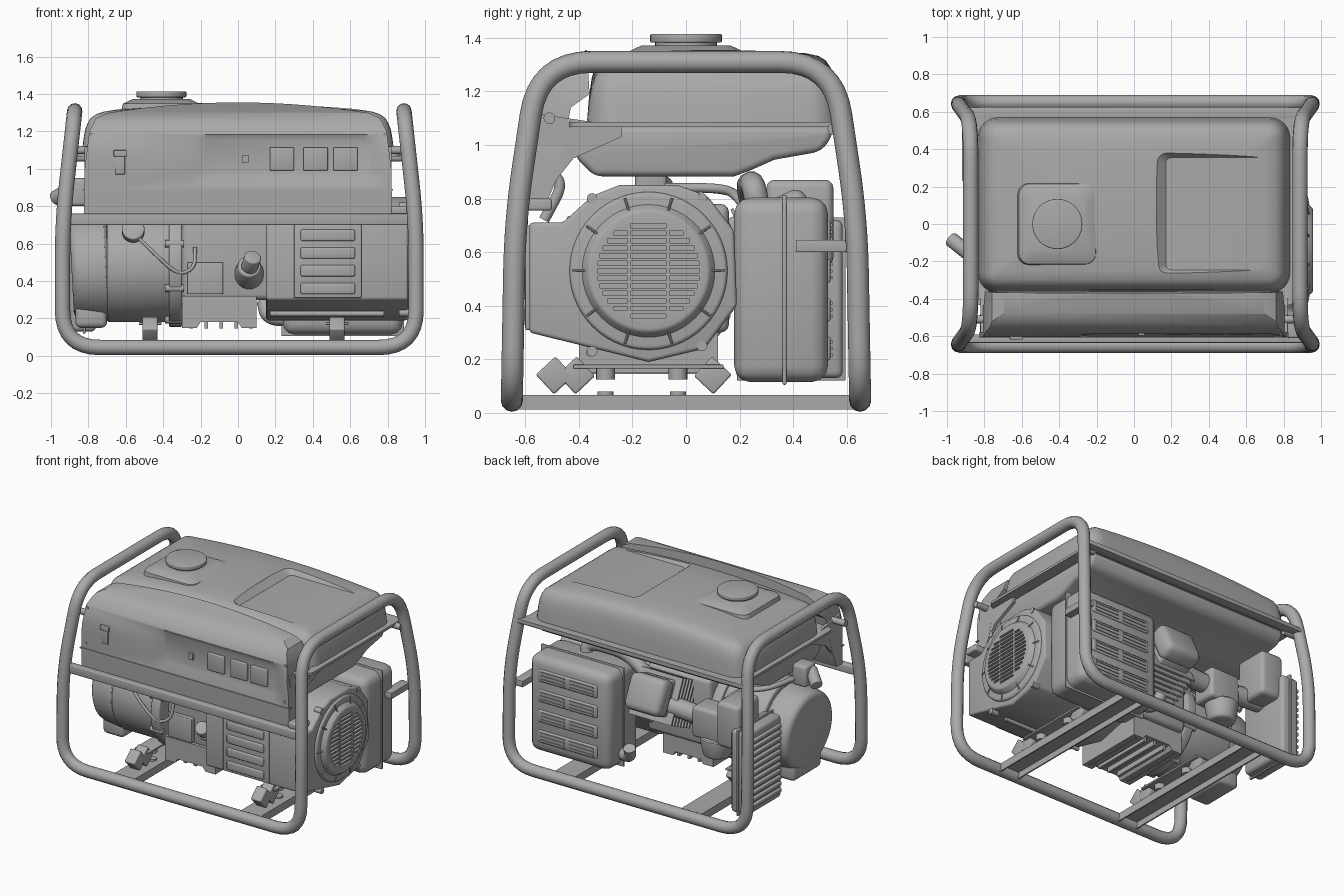
import bpy, bmesh, math
from mathutils import Vector, Matrix

if "Cube" in bpy.data.objects:
    bpy.data.objects.remove(bpy.data.objects["Cube"], do_unlink=True)

grey = bpy.data.materials.new("plain grey")
grey.use_nodes = True
grey.diffuse_color = (0.4, 0.4, 0.4, 1)
grey.node_tree.nodes["Principled BSDF"].inputs["Base Color"].default_value = (0.4, 0.4, 0.4, 1)
parts = []


def keep(name, data):
    ob = bpy.data.objects.new(name, data)
    bpy.context.collection.objects.link(ob)
    data.materials.append(grey)
    parts.append(ob)
    return ob


def from_bm(name, bm, bevel=0, seg=3, angle=0.5):
    bmesh.ops.recalc_face_normals(bm, faces=bm.faces)
    if bevel:
        edges = [e for e in bm.edges if len(e.link_faces) == 2 and e.calc_face_angle() > angle]
        bmesh.ops.bevel(bm, geom=edges, offset=bevel, segments=seg, affect='EDGES', profile=0.5)
    me = bpy.data.meshes.new(name)
    bm.to_mesh(me)
    bm.free()
    return keep(name, me)


def box(name, x, y, z, bevel=0, tilt=0):
    """Box from three ranges, tilted about its own x axis."""
    bm = bmesh.new()
    bmesh.ops.create_cube(bm, size=1)
    mid = Vector([sum(r) / 2 for r in (x, y, z)])
    size = [abs(r[1] - r[0]) for r in (x, y, z)]
    bmesh.ops.transform(bm, verts=bm.verts, matrix=Matrix.Translation(mid)
                        @ Matrix.Rotation(tilt, 4, 'X') @ Matrix.Diagonal((*size, 1)))
    return from_bm(name, bm, bevel)


def prism(name, pts, axis, a, b, bevel=0):
    """Outline pushed along one axis."""
    bm = bmesh.new()
    put = {'X': lambda p, t: (t, *p), 'Y': lambda p, t: (p[0], t, p[1]), 'Z': lambda p, t: (*p, t)}[axis]
    ends = [[bm.verts.new(put(p, t)) for p in pts] for t in (a, b)]
    for ring in ends:
        bm.faces.new(ring)
    for i in range(len(pts)):
        j = (i + 1) % len(pts)
        bm.faces.new((ends[0][i], ends[0][j], ends[1][j], ends[1][i]))
    return from_bm(name, bm, bevel)


def rod(name, a, b, r, r2=None, bevel=0, sides=40):
    """Cylinder or cone between two points."""
    a, b = Vector(a), Vector(b)
    bm = bmesh.new()
    bmesh.ops.create_cone(bm, cap_ends=True, segments=sides, radius1=r, radius2=r if r2 is None else r2,
                          depth=(b - a).length)
    rot = (b - a).to_track_quat('Z', 'Y').to_matrix().to_4x4()
    bmesh.ops.transform(bm, verts=bm.verts, matrix=Matrix.Translation((a + b) / 2) @ rot)
    return from_bm(name, bm, bevel, angle=0.7)


def tube(name, pts, r, radius, closed=False):
    """Round tube through corners that are rounded by a bend radius."""
    pts, out, n = [Vector(p) for p in pts], [], len(pts)
    for i, p in enumerate(pts):
        if not closed and i in (0, n - 1):
            out.append(p)
            continue
        q0, q1 = pts[i - 1], pts[(i + 1) % n]
        a = p + (q0 - p).normalized() * min(radius, (q0 - p).length * 0.48)
        b = p + (q1 - p).normalized() * min(radius, (q1 - p).length * 0.48)
        for k in range(9):
            t = k / 8
            out.append(a * (1 - t) ** 2 + p * 2 * t * (1 - t) + b * t * t)
    cu = bpy.data.curves.new(name, 'CURVE')
    cu.dimensions, cu.bevel_depth, cu.bevel_resolution, cu.use_fill_caps = '3D', r, 4, True
    sp = cu.splines.new('POLY')
    sp.points.add(len(out) - 1)
    for s, p in zip(sp.points, out):
        s.co = (*p, 1)
    sp.use_cyclic_u = closed
    return keep(name, cu)


def combine(ob, cutter, op='DIFFERENCE'):
    m = ob.modifiers.new("cut", 'BOOLEAN')
    m.object, m.operation, m.solver = cutter, op, 'EXACT'
    bpy.context.view_layer.update()
    ob.data = bpy.data.meshes.new_from_object(ob.evaluated_get(bpy.context.evaluated_depsgraph_get()))
    ob.modifiers.clear()
    parts.remove(cutter)
    bpy.data.objects.remove(cutter, do_unlink=True)


def rounded(cx, cy, hx, hy, r, n=6):
    out = []
    for k, (sx, sy) in enumerate(((1, 1), (-1, 1), (-1, -1), (1, -1))):
        for i in range(n + 1):
            a = (k + i / n) * math.pi / 2
            out.append((cx + sx * (hx - r) + r * math.cos(a), cy + sy * (hy - r) + r * math.sin(a)))
    return out


def loft(name, rings, arch=0):
    """Skin closed rings of (points, height); arch drops the ends along x."""
    bm = bmesh.new()
    rows = [[bm.verts.new((*p, z)) for p in pts] for pts, z in rings]
    for a, b in zip(rows, rows[1:]):
        for i in range(len(a)):
            j = (i + 1) % len(a)
            bm.faces.new((a[i], a[j], b[j], b[i]))
    bm.faces.new(rows[0])
    bm.faces.new(rows[-1])
    if arch:
        for k in range(-6, 7):
            bmesh.ops.bisect_plane(bm, geom=bm.verts[:] + bm.edges[:] + bm.faces[:],
                                   plane_co=(k * 0.11, 0, 0), plane_no=(1, 0, 0))
        low = rings[0][1]
        for v in bm.verts:
            v.co.z -= arch * (v.co.x / 0.8) ** 2 * max(0, min(1, (v.co.z - low) / 0.2))
    return from_bm(name, bm)


# Tube frame: two leaning hoops joined by the bottom rails
side = [(0.945, -0.65, 0.045), (0.945, -0.638, 0.72), (0.88, -0.55, 1.31)]
half = side + [(x, -y, z) for x, y, z in reversed(side)]
frame = half + [(-x, y, z) for x, y, z in reversed(half)]
tube("frame_tube", [(x + 0.007, y, z) for x, y, z in frame], 0.041, 0.2, True)
box("front_crossbar", (-0.91, 0.92), (-0.635, -0.59), (0.70, 0.76), 0.006)
box("crossbar_gusset", (0.82, 0.92), (-0.61, -0.5), (0.755, 0.8), 0.01)
box("rear_crossbar", (-0.9, 0.9), (0.56, 0.625), (1.055, 1.085), 0.004)
for x in (-0.47, 0.53):
    box("base_channel", (x - 0.08, x + 0.08), (-0.65, 0.65), (0.055, 0.067))
    for s in (-1, 1):
        box("base_channel_lip", (x + s * 0.08, x + s * 0.07), (-0.65, 0.65), (0.012, 0.067))
    for y, t in ((-0.49, 0.75), (-0.41, 0.75), (0.1, -0.75)):
        box("rubber_mount", (x - 0.04, x + 0.04), (y - 0.05, y + 0.05), (0.09, 0.19), 0.008, t)
    box("mount_plate", (x - 0.06, x + 0.06), (-0.42, 0.14), (0.165, 0.18), 0.004)
    for y in (-0.3, -0.03):
        rod("mount_cushion", (x, y, 0.125), (x, y, 0.165), 0.035, sides=20)
        rod("mount_bolt", (x, y, 0.06), (x, y, 0.08), 0.03, sides=12)

# Fuel tank: crowned upper shell with a shallow tray, flange, sloping belly
steps = [(0, 1.08), (0.008, 1.18), (0.018, 1.25), (0.03, 1.288), (0.048, 1.315), (0.075, 1.332),
         (0.12, 1.342), (0.25, 1.35), (0.4, 1.354)]
tank = loft("fuel_tank", [(rounded(0, 0.1, 0.835 - d, 0.47 - d, max(0.11 - d, 0.02)), z) for d, z in steps], 0.045)
tray = loft("tray_cutter", [(rounded(0.46, 0.055, 0.29, 0.3, 0.03), 1.312),
                            (rounded(0.44, 0.055, 0.32, 0.33, 0.05), 1.352),
                            (rounded(0.44, 0.055, 0.32, 0.33, 0.05), 1.5)])
combine(tank, tray)
prism("tank_flange", rounded(0, 0.095, 0.87, 0.53, 0.05), 'Z', 1.067, 1.085)
prism("tank_belly", [(-0.43, 1.07), (-0.41, 0.95), (-0.34, 0.883), (0.18, 0.883), (0.24, 0.905),
                     (0.33, 0.945), (0.5, 0.975), (0.54, 1.02), (0.55, 1.07)], 'X', -0.8, 0.8, 0.025)
loft("filler_hump", [(rounded(-0.41, 0, 0.215, 0.22, 0.06), 1.31), (rounded(-0.41, 0, 0.205, 0.215, 0.06), 1.348),
                     (rounded(-0.41, 0, 0.155, 0.165, 0.05), 1.372)])
rod("filler_neck", (-0.41, 0, 1.36), (-0.41, 0, 1.39), 0.115)
rod("fuel_cap", (-0.41, 0, 1.382), (-0.41, 0, 1.414), 0.134, bevel=0.006)

# Control panel: side profile trimmed by the arched front outline
panel = prism("control_panel", [(-0.595, 0.76), (-0.6, 0.89), (-0.605, 1.08), (-0.585, 1.19), (-0.55, 1.25),
                                (-0.48, 1.3), (-0.37, 1.355), (-0.36, 1.19), (-0.43, 1.14),
                                (-0.48, 0.88), (-0.53, 0.76)], 'X', -0.9, 0.9)
arch = [(x / 10, 1.355 - 0.06 * (x / 7.2) ** 2) for x in range(-7, 8)]
outline = [(-0.825, 0.7), (-0.82, 1.0), (-0.795, 1.2), (-0.76, 1.27)]
combine(panel, prism("panel_outline", outline + arch + [(-x, z) for x, z in reversed(outline)], 'Y', -0.8, 0), 'INTERSECT')
scoop = loft("scoop_cutter", [(rounded(0.26, 1.06, 0.45, 0.1, 0.04), 0.575), (rounded(0.25, 1.06, 0.56, 0.17, 0.08), 0.61)])
scoop.data.transform(Matrix.Rotation(math.pi / 2, 4, 'X'))
combine(panel, scoop)
box("panel_seam", (-0.83, 0.83), (-0.606, -0.58), (0.885, 0.893))
for x in (0.235, 0.415, 0.575):
    box("socket_cover", (x - 0.065, x + 0.065), (-0.59, -0.55), (0.99, 1.115), 0.006)
box("breaker_switch", (0.025, 0.055), (-0.595, -0.55), (1.03, 1.075))
box("lever_slot", (-0.655, -0.605), (-0.61, -0.58), (0.97, 1.08), 0.003)
box("choke_lever", (-0.665, -0.595), (-0.618, -0.58), (1.065, 1.1), 0.005)
for s in (-1, 1):
    prism("panel_bracket", [(-0.58, 0.86), (-0.58, 1.12), (-0.24, 1.07), (-0.24, 1.03), (-0.42, 0.95),
                            (-0.5, 0.85)], 'X', s * 0.8, s * 0.82)
    for y, z in ((-0.51, 1.1), (0.55, 1.06)):
        rod("tank_bolt", (s * 0.8, y, z), (s * 0.91, y, z), 0.022, sides=12)
    for y, z in ((-0.606, 0.93), (-0.593, 1.18)):
        rod("panel_screw", (s * 0.785, y, z), (s * 0.785, -0.57, z), 0.011, sides=12)

# Fan shroud, louvred front and recoil starter
prism("fan_shroud", [(-0.585, 0.3), (-0.585, 0.71), (-0.46, 0.71), (-0.35, 0.81), (-0.25, 0.85), (-0.03, 0.85),
                     (0.08, 0.81), (0.18, 0.68), (0.19, 0.4), (0.07, 0.24), (-0.14, 0.19), (-0.3, 0.23)],
      'X', 0.15, 0.91, 0.015)
box("louvre_frame", (0.3, 0.66), (-0.6, -0.57), (0.31, 0.7), 0.006)
for i in range(4):
    z = 0.36 + i * 0.095
    box("front_louvre", (0.335, 0.625), (-0.612, -0.58), (z - 0.03, z + 0.03), 0.008)
rod("shroud_rail", (0.17, -0.36, 0.225), (0.78, -0.36, 0.225), 0.014, sides=12)
rod("starter_rim", (0.86, -0.14, 0.53), (0.925, -0.14, 0.53), 0.305, 0.292, 0.012, 56)
starter = rod("starter_cover", (0.9, -0.14, 0.53), (0.957, -0.14, 0.53), 0.265, 0.225, 0.01, 56)
slots = bmesh.new()
for row in range(-6, 7):
    z = row * 0.028
    w = math.sqrt(0.19 ** 2 - z * z)
    for a, b in ((-w, -0.078), (-0.066, 0.066), (0.078, w)):
        if b - a > 0.015:
            m = Matrix.Translation((0.96, -0.14 + (a + b) / 2, 0.53 + z)) @ Matrix.Diagonal((0.04, b - a, 0.016, 1))
            bmesh.ops.create_cube(slots, size=1, matrix=m)
combine(starter, from_bm("slot_cutter", slots))
for i in range(10):
    a = i * math.tau / 10
    c, s = math.cos(a), math.sin(a)
    rod("starter_rib", (0.935, -0.14 + 0.235 * c, 0.53 + 0.235 * s), (0.925, -0.14 + 0.285 * c, 0.53 + 0.285 * s), 0.005, sides=8)
for y, z in ((-0.35, 0.8), (0.06, 0.8), (-0.35, 0.23), (0.06, 0.25)):
    rod("shroud_bolt", (0.86, y, z), (0.915, y, z), 0.02, sides=12)

# Engine block, sump, inclined finned cylinder and valve cover
box("engine_block", (-0.3, 0.2), (-0.38, 0.16), (0.3, 0.78), 0.03)
box("front_plate", (-0.27, -0.08), (-0.41, -0.36), (0.33, 0.5), 0.005)
prism("sump", [(-0.3, 0.32), (-0.3, 0.15), (-0.22, 0.15), (-0.2, 0.18), (0, 0.18), (0.02, 0.15), (0.1, 0.15),
               (0.1, 0.32)], 'Y', -0.4, 0.12)
for i in range(5):
    x = -0.26 + i * 0.08
    box("sump_rib", (x, x + 0.02), (-0.36, 0.1), (0.145, 0.2))
rod("oil_filler", (0.06, -0.34, 0.43), (0.06, -0.47, 0.48), 0.085, 0.06, 0.01)
rod("oil_cap", (0.06, -0.46, 0.47), (0.08, -0.53, 0.53), 0.045, bevel=0.008)
lean = math.radians(25)
for i in range(7):
    y, z = 0.14 + i * 0.033, 0.57 + i * 0.0155
    box("cooling_fin", (-0.17, 0.17), (y - 0.006, y + 0.006), (z - 0.16, z + 0.16), 0, lean)
box("cylinder_core", (-0.12, 0.12), (0.08, 0.4), (0.5, 0.75), 0.02, lean)
box("valve_cover", (-0.14, 0.14), (0.35, 0.49), (0.58, 0.83), 0.045, lean)

# Alternator
rod("alternator_body", (-0.7, -0.14, 0.48), (-0.3, -0.14, 0.48), 0.3, bevel=0.015, sides=56)
rod("alternator_flange", (-0.37, -0.14, 0.48), (-0.3, -0.14, 0.48), 0.325, bevel=0.008, sides=56)
rod("alternator_cap", (-0.69, -0.14, 0.475), (-0.89, -0.14, 0.465), 0.295, 0.265, 0.035, 56)
box("alternator_foot", (-0.87, -0.7), (-0.3, 0.02), (0.15, 0.3), 0.03)
for i in range(8):
    a = (i + 0.5) * math.tau / 8
    y, z = -0.14 + 0.31 * math.cos(a), 0.48 + 0.31 * math.sin(a)
    rod("alternator_bolt", (-0.39, y, z), (-0.29, y, z), 0.02, sides=12)
rod("cable_gland", (-0.56, -0.4, 0.66), (-0.56, -0.46, 0.68), 0.06, bevel=0.008)
tube("wiring", [(-0.56, -0.44, 0.66), (-0.45, -0.47, 0.55), (-0.32, -0.46, 0.43), (-0.23, -0.43, 0.47), (-0.23, -0.4, 0.58)], 0.01, 0.08)

# Muffler with seam, slotted ridges, exhaust pipe and stay
box("muffler", (0.24, 0.88), (0.18, 0.53), (0.115, 0.803), 0.06)
box("muffler_seam", (0.232, 0.888), (0.36, 0.375), (0.105, 0.813), 0.005)
for i in range(4):
    z = 0.24 + i * 0.145
    box("muffler_ridge", (0.33, 0.8), (0.51, 0.54), (z - 0.045, z + 0.045), 0.012)
    for x in (0.45, 0.68):
        for k in (-1, 0, 1):
            box("muffler_slot_lip", (x - 0.095, x + 0.095), (0.535, 0.546), (z + k * 0.025 - 0.006, z + k * 0.025 + 0.006))
box("muffler_stay", (0.86, 0.93), (0.41, 0.62), (0.6, 0.645), 0.004)
tube("exhaust_pipe", [(0.6, 0.27, 0.76), (0.6, 0.25, 0.86), (0.3, 0.23, 0.85), (0.08, 0.26, 0.72)], 0.045, 0.1)
tube("tail_pipe", [(0.3, 0.36, 0.2), (0.16, 0.4, 0.2), (0.14, 0.44, 0.29)], 0.04, 0.08)

# Intake: carburettor, bowl, duct and ribbed air cleaner
box("carburettor", (-0.56, -0.32), (0.22, 0.4), (0.48, 0.7), 0.025)
rod("carburettor_bowl", (-0.47, 0.32, 0.36), (-0.47, 0.32, 0.5), 0.09, 0.115, 0.02)
tube("intake_pipe", [(-0.1, 0.32, 0.62), (-0.3, 0.31, 0.6), (-0.5, 0.33, 0.6), (-0.82, 0.36, 0.6)], 0.065, 0.1)
box("air_cleaner", (-0.9, -0.76), (0.2, 0.585), (0.13, 0.72), 0.025)
box("air_cleaner_seam", (-0.83, -0.815), (0.19, 0.595), (0.12, 0.73), 0.004)
for i in range(11):
    z = 0.18 + i * 0.046
    box("air_cleaner_rib", (-0.92, -0.88), (0.23, 0.56), (z, z + 0.028), 0.006)
box("air_duct", (-0.8, -0.62), (0.3, 0.55), (0.55, 0.87), 0.03)

# Fuel tap, hoses
rod("fuel_tap", (-0.88, -0.16, 0.9), (-0.98, -0.08, 0.84), 0.04, bevel=0.006, sides=20)
box("fuel_tap_body", (-0.9, -0.78), (-0.19, -0.07), (0.8, 0.95), 0.02)
tube("fuel_hose", [(-0.8, -0.1, 0.84), (-0.75, 0.15, 0.84), (-0.55, 0.2, 0.8), (-0.45, 0.28, 0.68)], 0.018, 0.12)
tube("breather_hose", [(0.5, -0.5, 0.9), (0.5, -0.46, 0.85), (0.5, -0.53, 0.72)], 0.02, 0.06)

# Bake curves to meshes and smooth everything but the sharp edges
dg = bpy.context.evaluated_depsgraph_get()
for ob in list(parts):
    if ob.type == 'CURVE':
        keep(ob.name + "_mesh", bpy.data.meshes.new_from_object(ob.evaluated_get(dg)))
        bpy.data.objects.remove(ob, do_unlink=True)
bpy.ops.object.select_all(action='DESELECT')
for ob in bpy.context.collection.objects:
    if ob.type == 'MESH':
        ob.select_set(True)
        bpy.context.view_layer.objects.active = ob
bpy.ops.object.shade_smooth_by_angle(angle=math.radians(32))
